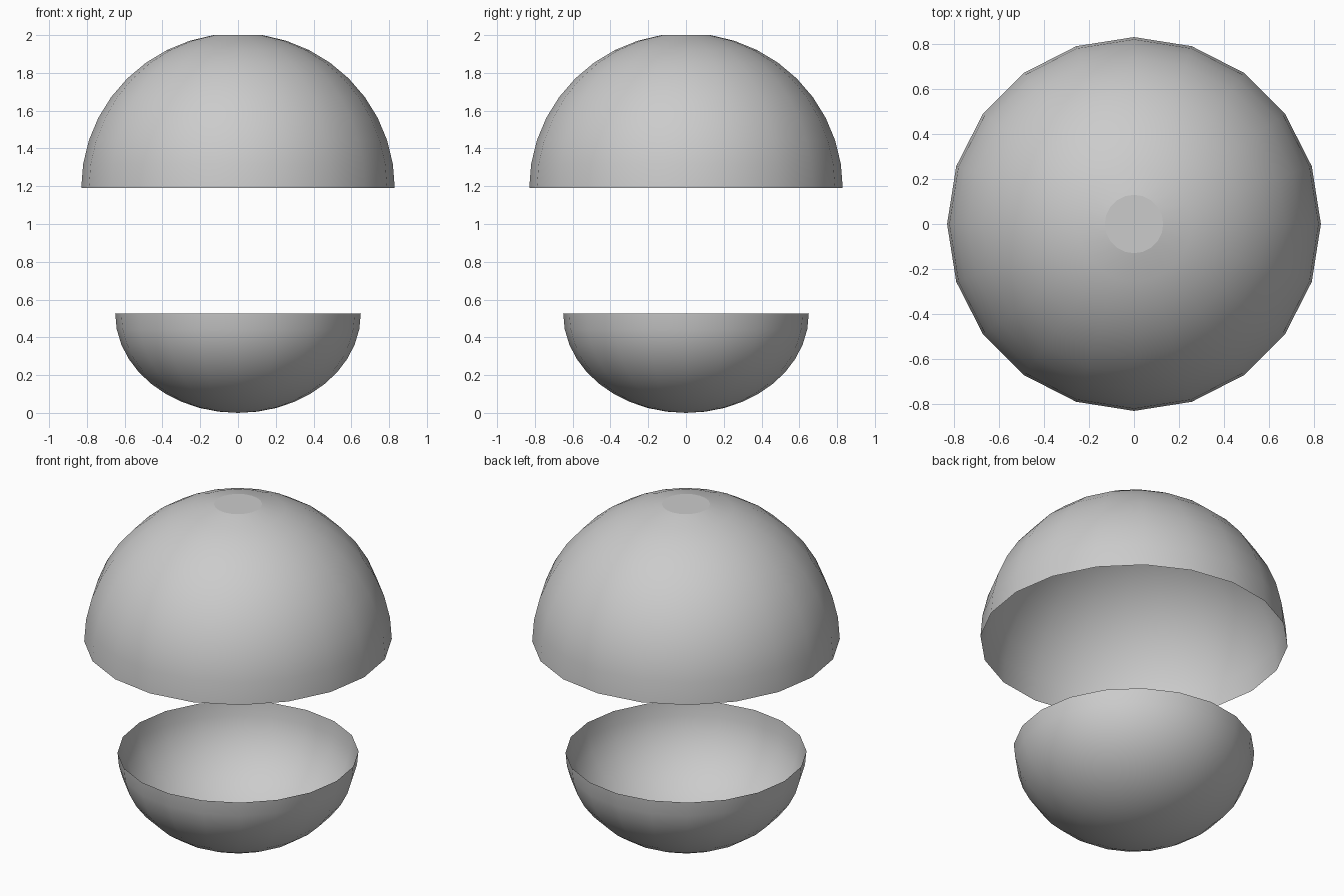
import bpy, bmesh
from math import sin, cos, pi

if "Cube" in bpy.data.objects:
    bpy.data.objects.remove(bpy.data.objects["Cube"])

SIDES = 20   # segments around each shell
RINGS = 10   # 9 degree steps from rim to pole


def half_shell(name, radius, height, rim_z, up, flat_cap):
    """Open, single-walled half ellipsoid with its rim at rim_z."""
    bm = bmesh.new()
    rings = []
    for i in range(RINGS):
        t = i * pi / 2 / RINGS
        r, z = radius * cos(t), rim_z + up * height * sin(t)
        rings.append([bm.verts.new((r * cos(2 * pi * k / SIDES),
                                    r * sin(2 * pi * k / SIDES), z))
                      for k in range(SIDES)])
    for a, b in zip(rings, rings[1:]):
        for k in range(SIDES):
            n = (k + 1) % SIDES
            bm.faces.new((a[k], a[n], b[n], b[k])).smooth = True
    last = rings[-1]
    if flat_cap:
        cap = bm.faces.new(last)
        cap.smooth = False
        for e in cap.edges:
            e.smooth = False
    else:
        pole = bm.verts.new((0, 0, rim_z + up * height))
        for k in range(SIDES):
            bm.faces.new((last[k], last[(k + 1) % SIDES], pole)).smooth = True
    # the faces above wind outward for a dome; flip them for a bowl
    if up < 0:
        bmesh.ops.reverse_faces(bm, faces=bm.faces[:])
    mesh = bpy.data.meshes.new(name)
    bm.to_mesh(mesh)
    bm.free()
    obj = bpy.data.objects.new(name, mesh)
    bpy.context.collection.objects.link(obj)
    return obj


# Upper dome with a small flat top
half_shell("upper_dome", 0.83, 0.82, 1.19, 1, True)
# Lower bowl, open at the top
half_shell("lower_bowl", 0.65, 0.525, 0.525, -1, False)
